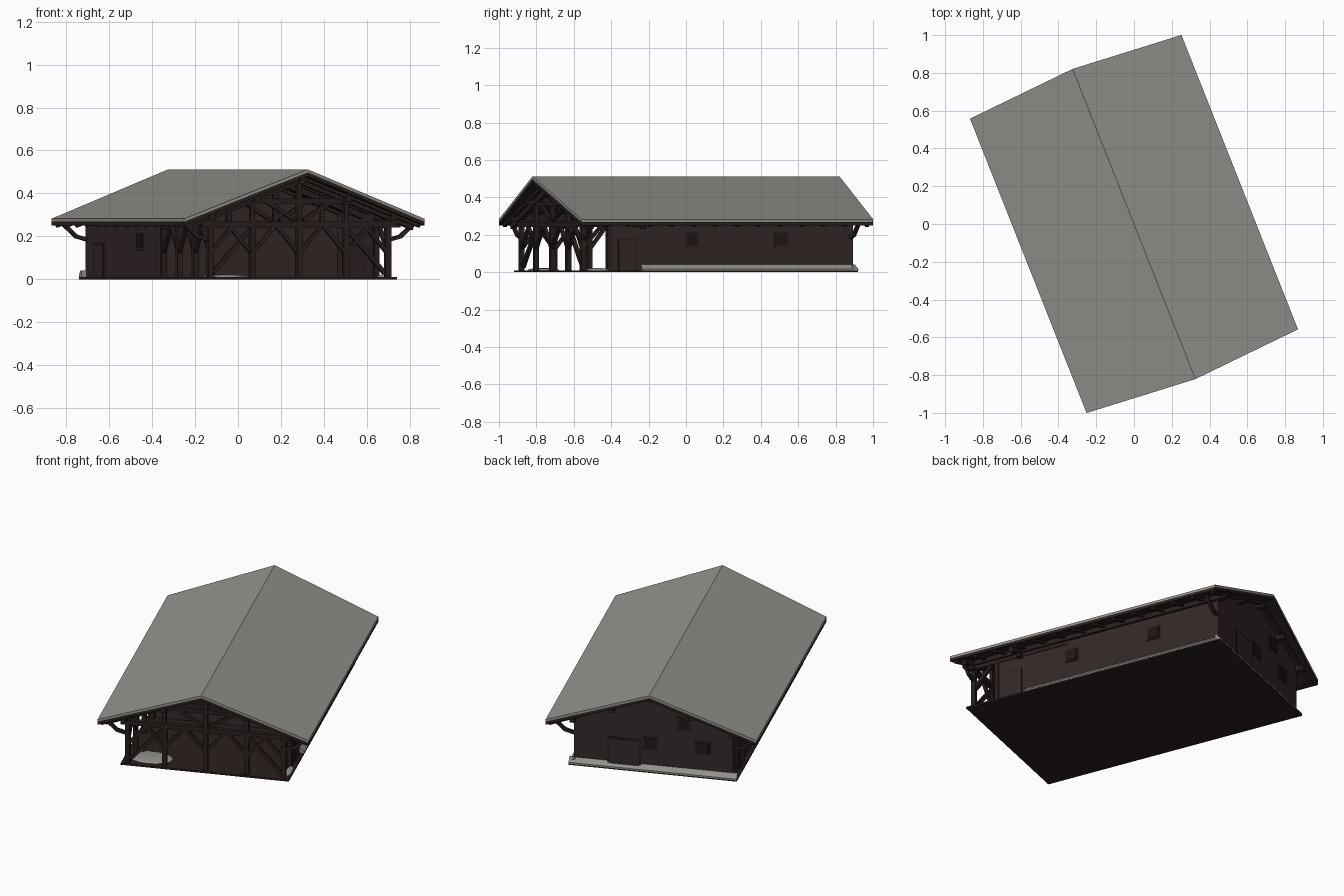
import bpy, bmesh, math
from mathutils import Matrix, Vector

cube = bpy.data.objects.get("Cube")
if cube:
    bpy.data.objects.remove(cube)

TURN = Matrix.Rotation(math.radians(21.6), 4, 'Z')   # building sits turned on its plot
W, L = 0.455, 0.78            # half width and half length of the walls
EAVE, END = 0.602, 0.838      # half width and half length of the roof
RIDGE, SLOPE = 0.512, 0.382
PORCH, SIDE = -0.17, -0.62    # where the back and side walls of the porch begin


def material(name, rgb):
    m = bpy.data.materials.new(name)
    m.use_nodes = True
    m.diffuse_color = (*rgb, 1)
    bsdf = m.node_tree.nodes["Principled BSDF"]
    bsdf.inputs["Base Color"].default_value = (*rgb, 1)
    bsdf.inputs["Roughness"].default_value = 0.9
    return m


SNOW = material("grey_snow", (0.29, 0.285, 0.265))
WALL = material("brown_boards", (0.034, 0.021, 0.021))
TIMBER = material("dark_timber", (0.022, 0.014, 0.013))
PANE = material("dark_glass", (0.012, 0.009, 0.009))


def roof_z(x, drop=0.0):
    return RIDGE - SLOPE * abs(x) - drop


def finish(name, bm, mat):
    bmesh.ops.recalc_face_normals(bm, faces=bm.faces)
    bm.transform(TURN)
    mesh = bpy.data.meshes.new(name)
    bm.to_mesh(mesh)
    bm.free()
    mesh.materials.append(mat)
    bpy.context.collection.objects.link(bpy.data.objects.new(name, mesh))


def add_prism(bm, section, y0, y1, flare=0.0):
    """Extrude an x-z section along y; flare pushes the ends out at the ridge."""
    rings = []
    for y, s in ((y0, -1), (y1, 1)):
        rings.append([bm.verts.new((x, y + s * flare * (1 - abs(x) / EAVE), z)) for x, z in section])
    a, b = rings
    bm.faces.new(a)
    bm.faces.new(b[::-1])
    for i in range(len(a)):
        j = (i + 1) % len(a)
        bm.faces.new((a[i], b[i], b[j], a[j]))


def add_box(bm, lo, hi):
    lo, hi = Vector(lo), Vector(hi)
    m = Matrix.Translation((lo + hi) / 2) @ Matrix.Diagonal((*(hi - lo), 1))
    bmesh.ops.create_cube(bm, size=1, matrix=m)


def add_beam(bm, p, q, w=0.026):
    p, q = Vector(p), Vector(q)
    d = q - p
    m = Matrix.Translation((p + q) / 2) @ d.to_track_quat('Z', 'Y').to_matrix().to_4x4()
    bmesh.ops.create_cube(bm, size=1, matrix=m @ Matrix.Diagonal((w, w, d.length, 1)))


def roof_layer(name, top, bottom, mat):
    bm = bmesh.new()
    for s in (-1, 1):
        e = s * EAVE
        add_prism(bm, [(0, roof_z(0, top)), (e, roof_z(e, top)),
                       (e, roof_z(e, bottom)), (0, roof_z(0, bottom))], -END, END, 0.045)
    finish(name, bm, mat)


# Floor slab
bm = bmesh.new()
add_box(bm, (-0.48, -0.8, 0), (0.48, 0.8, 0.01))
finish("floor_slab", bm, TIMBER)

# Roof: snow over a timber deck
roof_layer("roof_snow", 0, 0.014, SNOW)
roof_layer("roof_deck", 0.014, 0.032, TIMBER)

# Walls: closed house body and the side wall running beside the porch
bm = bmesh.new()
under = 0.03
add_prism(bm, [(-W, 0.01), (W, 0.01), (W, roof_z(W, under)), (0, roof_z(0, under)),
               (-W, roof_z(W, under))], PORCH, L)
t = W - 0.025
add_prism(bm, [(t, 0.01), (W, 0.01), (W, roof_z(W, under)), (t, roof_z(t, under))], SIDE, PORCH)
finish("walls", bm, WALL)

# Purlins carried out past both gables
bm = bmesh.new()
for x in (-0.455, -0.23, 0, 0.23, 0.455):
    z = roof_z(x, 0.03)
    add_box(bm, (x - 0.014, -END + 0.01, z - 0.035), (x + 0.014, END - 0.01, z + 0.003))
finish("purlins", bm, TIMBER)

# Rafters under the eaves
bm = bmesh.new()
count = 14
for i in range(count):
    y = -0.81 + 1.62 * i / (count - 1)
    for s in (-1, 1):
        add_beam(bm, (0, y, roof_z(0, 0.038)), (s * 0.59, y, roof_z(0.59, 0.038)), 0.018)
finish("rafters", bm, TIMBER)

# Porch posts with paired knee braces
front_x = (-0.445, -0.235, 0, 0.235, 0.445)
side_y = (-0.58, -0.38, -0.18)
bm = bmesh.new()
for x in front_x:
    add_beam(bm, (x, -0.77, 0.01), (x, -0.77, 0.26))
for y in side_y:
    add_beam(bm, (-0.445, y, 0.01), (-0.445, y, 0.28))
add_beam(bm, (0.445, SIDE, 0.01), (0.445, SIDE, 0.28))
finish("porch_posts", bm, TIMBER)

bm = bmesh.new()
for x in front_x:
    for s in (-1, 1):
        if abs(x + s * 0.11) < W:
            add_beam(bm, (x, -0.77, 0.12), (x + s * 0.11, -0.77, 0.245), 0.018)
for s in (-1, 1):
    add_beam(bm, (s * 0.24, -0.765, 0.235), (s * 0.43, -0.765, 0.03), 0.02)
for y in (-0.77,) + side_y:
    for s in (-1, 1):
        if -0.77 < y + s * 0.1 < -0.15:
            add_beam(bm, (-0.445, y, 0.12), (-0.445, y + s * 0.1, 0.25), 0.018)
add_beam(bm, (0.445, -0.77, 0.13), (0.445, -0.66, 0.25), 0.018)
finish("porch_braces", bm, TIMBER)

# Open gable truss at the front, repeated inside the porch
bm = bmesh.new()
for y in (-0.77, -0.47):
    add_beam(bm, (-W - 0.03, y, 0.255), (W + 0.03, y, 0.255), 0.028)
    add_beam(bm, (-0.27, y, 0.365), (0.27, y, 0.365), 0.022)
    add_beam(bm, (0, y, 0.25), (0, y, 0.47), 0.024)
    for s in (-1, 1):
        add_beam(bm, (0, y, roof_z(0, 0.05)), (s * 0.57, y, roof_z(0.57, 0.05)), 0.03)
        add_beam(bm, (s * 0.235, y, 0.25), (s * 0.235, y, 0.385), 0.022)
        add_beam(bm, (s * 0.02, y, 0.275), (s * 0.2, y, 0.385), 0.018)
for s in (-1, 1):
    add_beam(bm, (s * 0.445, -L, 0.265), (s * 0.445, PORCH, 0.265), 0.028)
finish("gable_truss", bm, TIMBER)

# Curved-looking brackets holding the eaves
bm = bmesh.new()
for s in (-1, 1):
    for y in (-0.77, 0.765):
        add_beam(bm, (s * W, y, 0.185), (s * 0.51, y, 0.2), 0.018)
        add_beam(bm, (s * 0.505, y, 0.197), (s * 0.57, y, 0.255), 0.018)
finish("eave_brackets", bm, TIMBER)


def opening(name, side, at, z0, z1, width):
    """Frame and leaf on a wall: side is 'left', 'right' or 'back'."""
    is_door = z0 < 0.05
    for part, pad, out, mat in (("frame", 0.01, 0.006, TIMBER),
                                ("leaf", 0, 0.009, WALL if is_door else PANE)):
        bm = bmesh.new()
        h = width / 2 + pad
        lo, hi = z0 - (0 if is_door else pad), z1 + pad
        if side == "back":
            add_box(bm, (at - h, L - 0.005, lo), (at + h, L + out, hi))
        else:
            s = 1 if side == "left" else -1
            xs = sorted((s * (W - 0.005), s * (W + out)))
            add_box(bm, (xs[0], at - h, lo), (xs[1], at + h, hi))
        finish(f"{name}_{part}", bm, mat)


# Doors and windows
opening("left_door", "left", -0.515, 0.01, 0.17, 0.09)
opening("left_window_front", "left", -0.147, 0.145, 0.205, 0.06)
opening("left_window_rear", "left", 0.37, 0.145, 0.205, 0.06)
opening("right_door", "right", 0.6, 0.01, 0.16, 0.11)
opening("right_window", "right", 0.087, 0.145, 0.205, 0.06)
opening("back_door", "back", 0.165, 0.01, 0.18, 0.17)
opening("back_window_middle", "back", 0.015, 0.14, 0.2, 0.07)
opening("back_window_side", "back", -0.28, 0.145, 0.205, 0.07)
opening("back_window_upper", "back", -0.175, 0.28, 0.34, 0.06)

# Snow drifts banked against the left and back walls
bm = bmesh.new()
add_prism(bm, [(W - 0.01, 0.008), (0.482, 0.008), (0.482, 0.016), (W, 0.042), (W - 0.01, 0.042)],
          -0.44, 0.79)
finish("left_snow_bank", bm, SNOW)
bm = bmesh.new()
add_prism(bm, [(L - 0.01, 0.008), (0.802, 0.008), (0.802, 0.016), (L, 0.042), (L - 0.01, 0.042)],
          -0.48, 0.48)
bm.transform(Matrix.Rotation(math.radians(90), 4, 'Z'))
finish("back_snow_bank", bm, SNOW)

# Low snow patches blown onto the porch floor
for name, x, y, rx, ry in (("porch_snow_patch", -0.33, -0.69, 0.12, 0.08),
                           ("porch_corner_snow", 0.455, -0.69, 0.02, 0.07)):
    bm = bmesh.new()
    m = Matrix.Translation((x, y, 0.01)) @ Matrix.Diagonal((rx, ry, 0.012, 1))
    bmesh.ops.create_uvsphere(bm, u_segments=16, v_segments=8, radius=1, matrix=m)
    low = [v for v in bm.verts if v.co.z < 0.005]
    for v in low:
        v.co.z = 0.005
    finish(name, bm, SNOW)
